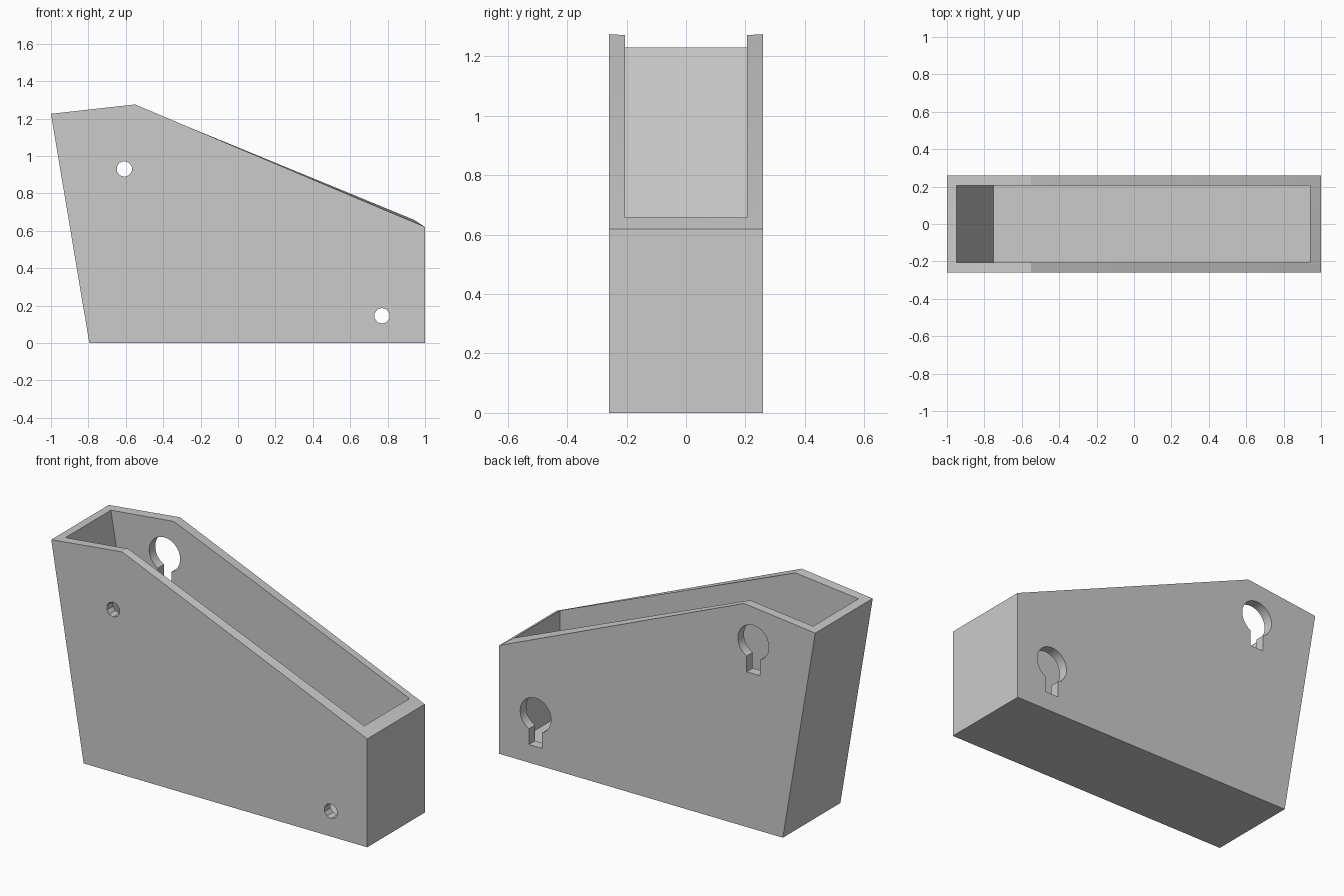
import bpy
import bmesh
from math import cos, sin, pi, radians, asin

cube = bpy.data.objects.get("Cube")
if cube:
    bpy.data.objects.remove(cube, do_unlink=True)

HALF_DEPTH, WALL = 0.26, 0.055
INNER_DEPTH = HALF_DEPTH - WALL
HOLE_R, KEY_R, KEY_RISE = 0.042, 0.098, 0.137
MOUNTS = [(-0.608, 0.93), (0.77, 0.145)]

grey = bpy.data.materials.new("light grey")
grey.use_nodes = True
colour = (0.6, 0.6, 0.6, 1)
grey.diffuse_color = colour
grey.node_tree.nodes["Principled BSDF"].inputs["Base Color"].default_value = colour


def finish(bm, name):
    bmesh.ops.recalc_face_normals(bm, faces=bm.faces)
    mesh = bpy.data.meshes.new(name)
    bm.to_mesh(mesh)
    bm.free()
    mesh.materials.append(grey)
    obj = bpy.data.objects.new(name, mesh)
    bpy.context.collection.objects.link(obj)
    return obj


def ring(bm, profile, y):
    return [bm.verts.new((x, y, z)) for x, z in profile]


def prism(name, profile, y0, y1):
    bm = bmesh.new()
    a, b = ring(bm, profile, y0), ring(bm, profile, y1)
    bm.faces.new(a)
    bm.faces.new(b)
    for i in range(len(a)):
        j = (i + 1) % len(a)
        bm.faces.new((a[i], a[j], b[j], b[i]))
    return finish(bm, name)


# Open-topped box: outer and inner side profiles joined by a sloping rim
outer = [(-0.795, 0), (1, 0), (1, 0.62), (-0.55, 1.275), (-1, 1.225)]
inner = [(-0.75, WALL), (0.945, WALL), (0.942, 0.658), (-0.55, 1.272), (-0.948, 1.23)]
bm = bmesh.new()
of, ob = (ring(bm, outer, y) for y in (-HALF_DEPTH, HALF_DEPTH))
nf, nb = (ring(bm, inner, y) for y in (-INNER_DEPTH, INNER_DEPTH))
for loop in (of, ob, nf, nb):
    bm.faces.new(loop)
for i, j in ((0, 1), (1, 2), (4, 0)):          # floor and end walls
    bm.faces.new((of[i], of[j], ob[j], ob[i]))
    bm.faces.new((nf[i], nf[j], nb[j], nb[i]))
for o, n in ((of, nf), (ob, nb)):              # rim along both sides
    for i in (2, 3):
        bm.faces.new((o[i], o[i + 1], n[i + 1], n[i]))
for i in (2, 4):                               # rim across the ends
    bm.faces.new((of[i], ob[i], nb[i], nf[i]))
box = finish(bm, "wall_box")

# Screw access holes in the front, keyhole hangers in the back
cutters = []
for x, z in MOUNTS:
    circle = [(x + HOLE_R * cos(pi * (k + 0.5) / 5), z + HOLE_R * sin(pi * (k + 0.5) / 5))
              for k in range(10)]
    cutters.append(prism("screw_hole_cutter", circle, -0.4, 0))
    gap = asin(HOLE_R / KEY_R)
    start, sweep, steps = -pi / 2 + gap, 2 * pi - 2 * gap, 28
    arc = [start + sweep * k / steps for k in range(steps + 1)]
    keyhole = [(x + KEY_R * cos(t), z + KEY_RISE + KEY_R * sin(t)) for t in arc]
    keyhole += [(x - HOLE_R, z - HOLE_R), (x + HOLE_R, z - HOLE_R)]
    cutters.append(prism("keyhole_cutter", keyhole, 0, 0.4))

for cutter in cutters:
    cutter.hide_render = True
    cut = box.modifiers.new(cutter.name, 'BOOLEAN')
    cut.operation = 'DIFFERENCE'
    cut.solver = 'EXACT'
    cut.object = cutter

# Bake the cuts, then drop the cutters
bpy.context.view_layer.update()
graph = bpy.context.evaluated_depsgraph_get()
baked = bpy.data.meshes.new_from_object(box.evaluated_get(graph))
box.modifiers.clear()
box.data = baked
for cutter in cutters:
    bpy.data.objects.remove(cutter, do_unlink=True)

bpy.ops.object.select_all(action='DESELECT')
box.select_set(True)
bpy.context.view_layer.objects.active = box
bpy.ops.object.shade_smooth_by_angle(angle=radians(20))
